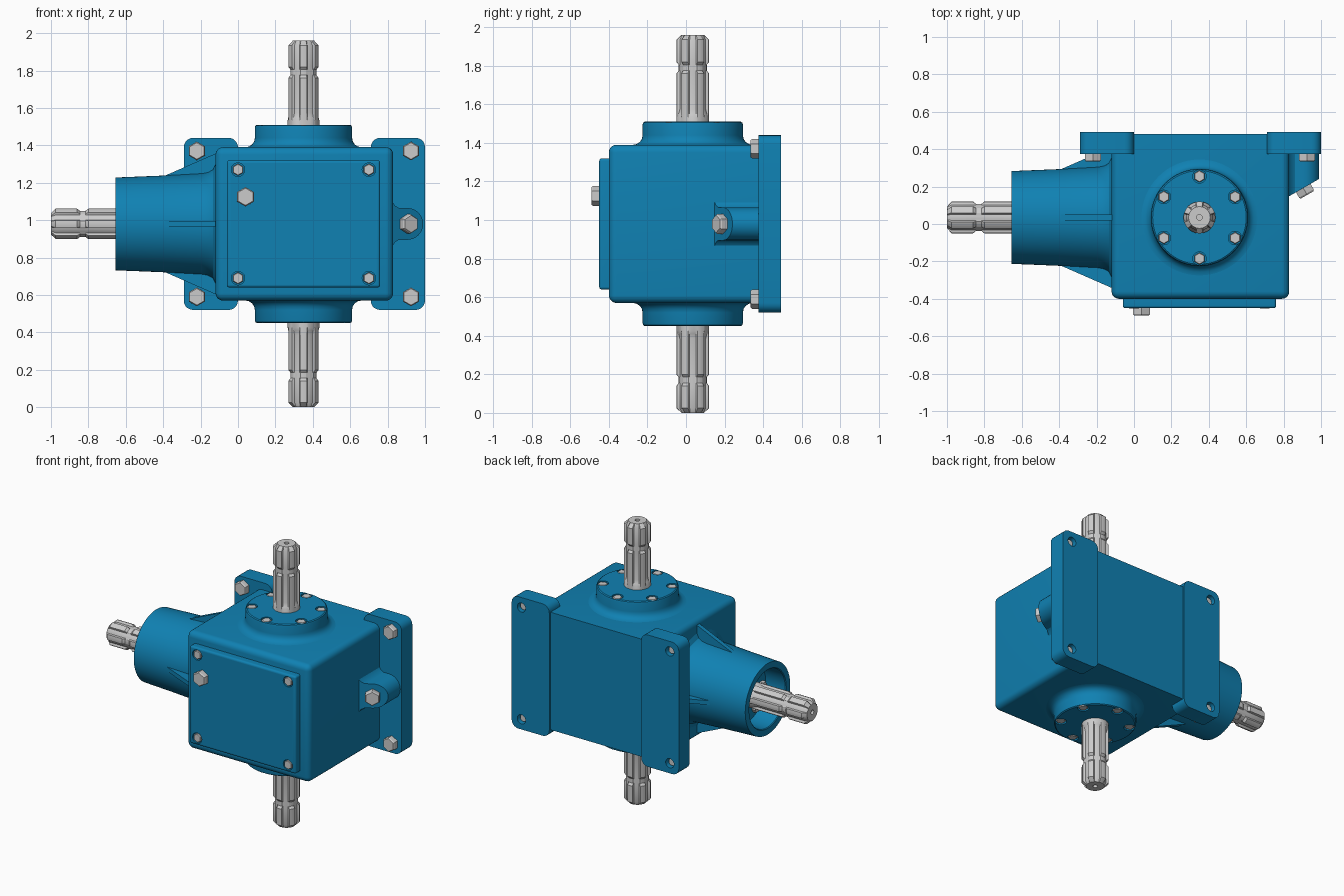
import bpy, bmesh
from math import pi, sin, cos, radians
from mathutils import Vector, Matrix

if "Cube" in bpy.data.objects:
    bpy.data.objects.remove(bpy.data.objects["Cube"])

BLUE = bpy.data.materials.new("blue_paint")
BLUE.diffuse_color = (0.005, 0.22, 0.45, 1)
BLUE.use_nodes = True
BLUE.node_tree.nodes["Principled BSDF"].inputs["Base Color"].default_value = BLUE.diffuse_color
CX, CY, CZ = 0.35, 0.035, 0.98          # where the shaft axes cross


def frame(origin, d):
    """Matrix that maps local z onto direction d."""
    z = Vector(d).normalized()
    y = Vector((0, 0, 1)) if abs(z.y) > 0.5 else Vector((0, 1, 0))
    m = Matrix((y.cross(z), y, z)).transposed().to_4x4()
    m.translation = Vector(origin)
    return m


def finish(name, bm, blue=True, matrix=None):
    if matrix:
        bmesh.ops.transform(bm, matrix=matrix, verts=bm.verts)
    bmesh.ops.recalc_face_normals(bm, faces=bm.faces)
    me = bpy.data.meshes.new(name)
    bm.to_mesh(me)
    bm.free()
    ob = bpy.data.objects.new(name, me)
    bpy.context.collection.objects.link(ob)
    if blue:
        me.materials.append(BLUE)
    return ob


def loft(name, rings, matrix, blue=True):
    """Skin closed rings of points, capping both ends."""
    bm = bmesh.new()
    rows = [[bm.verts.new(p) for p in ring] for ring in rings]
    n = len(rows[0])
    for a, b in zip(rows, rows[1:]):
        for i in range(n):
            bm.faces.new((a[i], a[(i + 1) % n], b[(i + 1) % n], b[i]))
    bm.faces.new(rows[0])
    bm.faces.new(rows[-1])
    return finish(name, bm, blue, matrix)


def lathe(name, profile, origin, d, n=64, blue=True):
    rings = [[(r * cos(pi / 2 + 2 * pi * i / n), r * sin(pi / 2 + 2 * pi * i / n), h)
              for i in range(n)] for r, h in profile]
    return loft(name, rings, frame(origin, d), blue)


def box(name, lo, hi, bevel, keep):
    """Box with the edges chosen by keep(v1, v2) rounded."""
    bm = bmesh.new()
    bmesh.ops.create_cube(bm, size=1)
    for v in bm.verts:
        v.co = Vector([(a + b) / 2 + c * (b - a) for a, b, c in zip(lo, hi, v.co)])
    edges = [e for e in bm.edges if keep(e.verts[0].co, e.verts[1].co)]
    bmesh.ops.bevel(bm, geom=edges, offset=bevel, segments=5, profile=0.5, affect='EDGES')
    return finish(name, bm)


def bolt(name, origin, d, r, h):
    return lathe(name, [(r, 0), (r, h * 0.8), (r * 0.88, h)], origin, d, 6, False)


def drill(ob, points, d, r, depth):
    """Cut round holes that start at points and go against d."""
    for p in points:
        c = lathe("cutter", [(r, -depth), (r, 0.02)], p, d, 24)
        mod = ob.modifiers.new("hole", 'BOOLEAN')
        mod.operation, mod.solver, mod.object = 'DIFFERENCE', 'EXACT', c
        bpy.context.view_layer.objects.active = ob
        bpy.ops.object.modifier_apply(modifier=mod.name)
        bpy.data.objects.remove(c)


def shaft(name, end, d):
    """Six-spline shaft: rows of (distance from end, outer limit, root radius)."""
    rows = [(0.03, .015, .07), (0, .015, .07), (0, .058, .07), (.025, .085, .07),
            (.14, .085, .07), (.155, .073, .07), (.185, .073, .07), (.2, .085, .07),
            (.385, .085, .07), (.41, .085, .077), (.425, .085, .085), (.52, .085, .085)]
    rings = []
    for t, cap, root in rows:
        ring = []
        for k in range(6):
            for a, out in ((-13, 1), (-4, 1), (4, 1), (13, 1), (17, 0), (26, 0), (34, 0), (43, 0)):
                r = min(cap, 0.085 if out else root)
                ang = radians(90 + 60 * k + a)
                ring.append((r * cos(ang), r * sin(ang), -t))
        rings.append(ring)
    loft(name, rings, frame(end, d), False)


# main casing, back edges left sharp
box("casing", (-.12, -.40, .57), (.83, .48, 1.39), .04,
    lambda a, b: not (a.y > .4 and b.y > .4))

# top and bottom bearing flanges with recessed bolts
fillet = [(.26 + .05 * (1 - sin(t)), .41 + .05 * (1 - cos(t)))
          for t in (0, pi / 8, pi / 4, 3 * pi / 8, pi / 2)]
for s, label in ((1, "top"), (-1, "bottom")):
    d = (0, 0, s)
    prof = [(.31, .38)] + fillet + [(.26, .515), (.257, .525), (.25, .53)]
    fl = lathe(label + "_flange", prof, (CX, CY, CZ), d)
    pts = [(CX + .22 * cos(pi / 6 + k * pi / 3), CY + .22 * sin(pi / 6 + k * pi / 3), CZ + s * .53)
           for k in range(6)]
    drill(fl, pts, d, .036, .025)
    for p in pts:
        bolt(label + "_flange_bolt", (p[0], p[1], p[2] - s * .025), d, .032, .023)
    shaft(label + "_shaft", (CX, CY, CZ + s * .98), d)

# hollow input housing on the left, with its shaft and inner bolts
lathe("input_housing",
      [(.2, .5), (.2, .65), (.205, .655), (.248, .655), (.258, .41), (.27, .19),
       (.276, .16), (.29, .135), (.32, .12), (.32, .1)], (0, CY, CZ), (-1, 0, 0))
shaft("input_shaft", (-1, CY, CZ), (-1, 0, 0))
for k in range(6):
    a = k * pi / 3
    bolt("input_bolt", (-.5, CY + .15 * cos(a), CZ + .15 * sin(a)), (-1, 0, 0), .03, .025)

# four stiffening ribs around the housing
for k in range(4):
    tri = [(-.42, .245), (-.1, .385), (-.1, .2), (-.42, .2)]
    rot = Matrix.Translation((0, CY, CZ)) @ Matrix.Rotation(k * pi / 2, 4, 'X')
    loft("housing_rib", [[(x, y, z) for x, z in tri] for y in (-.015, .015)], rot)

# front cover with corner bolts and filler plug
cover = box("front_cover", (-.06, -.45, .64), (.76, -.39, 1.32), .014,
            lambda a, b: not (a.y > -.4 and b.y > -.4))
pts = [(x, -.45, z) for x in (0, .7) for z in (.69, 1.27)]
drill(cover, pts, (0, -1, 0), .036, .02)
for x, y, z in pts:
    bolt("cover_bolt", (x, -.43, z), (0, -1, 0), .032, .022)
bolt("filler_plug", (.04, -.45, 1.125), (0, -1, 0), .052, .04)

# mounting feet with through bolts
for label, x0, xb in (("left", -.29, -.22), ("right", .71, .925)):
    foot = box(label + "_foot", (x0, .375, .52), (x0 + .29, .493, 1.44), .05,
               lambda a, b: abs(a.y - b.y) > .05)
    zs = (.59, 1.37)
    drill(foot, [(xb, .493, z) for z in zs], (0, 1, 0), .032, .1)
    for z in zs:
        bolt(label + "_foot_bolt", (xb, .375, z), (0, -1, 0), .05, .04)
        lathe(label + "_foot_bolt_shank", [(.024, 0), (.024, .1)], (xb, .37, z), (0, 1, 0), 24, False)

# slanted lug on the right side, flaring into the casing
half = [(.8, .115), (.83, .112), (.84, .097), (.86, .085)]
half += [(.905 + .085 * sin(a), .085 * cos(a)) for a in [i * pi / 16 for i in range(8)]]
outline = half + [(.99, 0)] + [(x, -z) for x, z in reversed(half)]
slope = 0.577
loft("side_lug", [[(x, .195 + (x - .91) * slope, CZ + z) for x, z in outline],
                  [(x, .4, CZ + z) for x, z in outline]], Matrix())
bolt("lug_bolt", (.905, .192, CZ), (.5, -.866, 0), .052, .042)

# smooth the round surfaces, keep real edges crisp
bpy.ops.object.select_all(action='SELECT')
bpy.ops.object.shade_smooth_by_angle(angle=radians(28))
